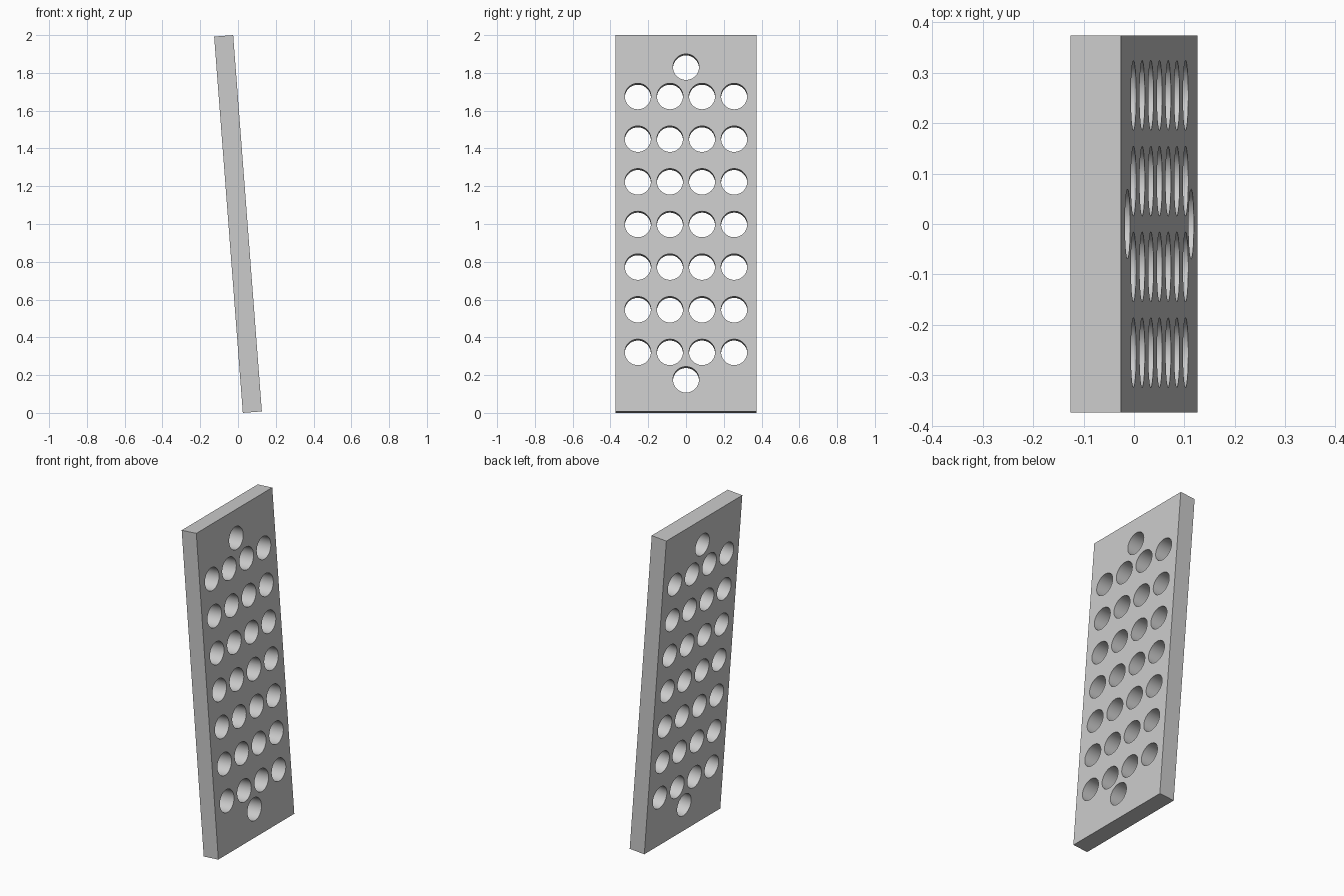
import bpy
import bmesh
import math
from mathutils import Matrix, Vector

cube = bpy.data.objects.get("Cube")
if cube:
    bpy.data.objects.remove(cube, do_unlink=True)

TILT = math.radians(4.36)
THICK, WIDTH, LENGTH = 0.101, 0.748, 1.998
RADIUS = 0.069


def make_object(name, bm):
    mesh = bpy.data.meshes.new(name)
    bm.to_mesh(mesh)
    bm.free()
    obj = bpy.data.objects.new(name, mesh)
    bpy.context.collection.objects.link(obj)
    return obj


# Plain grey material
grey = bpy.data.materials.new("light_grey")
grey.use_nodes = True
color = (0.6, 0.6, 0.6, 1)
grey.diffuse_color = color
grey.node_tree.nodes["Principled BSDF"].inputs["Base Color"].default_value = color

# Upright slab
bm = bmesh.new()
bmesh.ops.create_cube(bm, size=1, matrix=Matrix.Diagonal((THICK, WIDTH, LENGTH, 1)))
panel = make_object("perforated_panel", bm)
panel.data.materials.append(grey)

# Hole layout: a grid of seven rows by four, plus one hole at each end
holes = [(0.17 * (col - 1.5), 0.2264 * (row - 3) - 0.005)
         for row in range(7) for col in range(4)]
holes += [(0, 0.83), (0, -0.83)]

# Cylinders that cut the holes through the slab
bm = bmesh.new()
turn = Matrix.Rotation(math.pi / 2, 4, 'Y')
for y, z in holes:
    bmesh.ops.create_cone(bm, cap_ends=True, segments=48, radius1=RADIUS, radius2=RADIUS,
                          depth=THICK * 2, matrix=Matrix.Translation((0, y, z)) @ turn)
cutter = make_object("hole_cutter", bm)
cutter.hide_render = True

cut = panel.modifiers.new("holes", 'BOOLEAN')
cut.operation = 'DIFFERENCE'
cut.solver = 'EXACT'
cut.object = cutter
bpy.ops.object.select_all(action='DESELECT')
bpy.context.view_layer.objects.active = panel
panel.select_set(True)
bpy.ops.object.modifier_apply(modifier=cut.name)
bpy.data.objects.remove(cutter, do_unlink=True)

# Lean the panel and smooth the hole walls
panel.data.transform(Matrix.Translation(Vector((0, 0, 1))) @ Matrix.Rotation(-TILT, 4, 'Y'))
bpy.ops.object.shade_smooth_by_angle(angle=math.radians(30))
